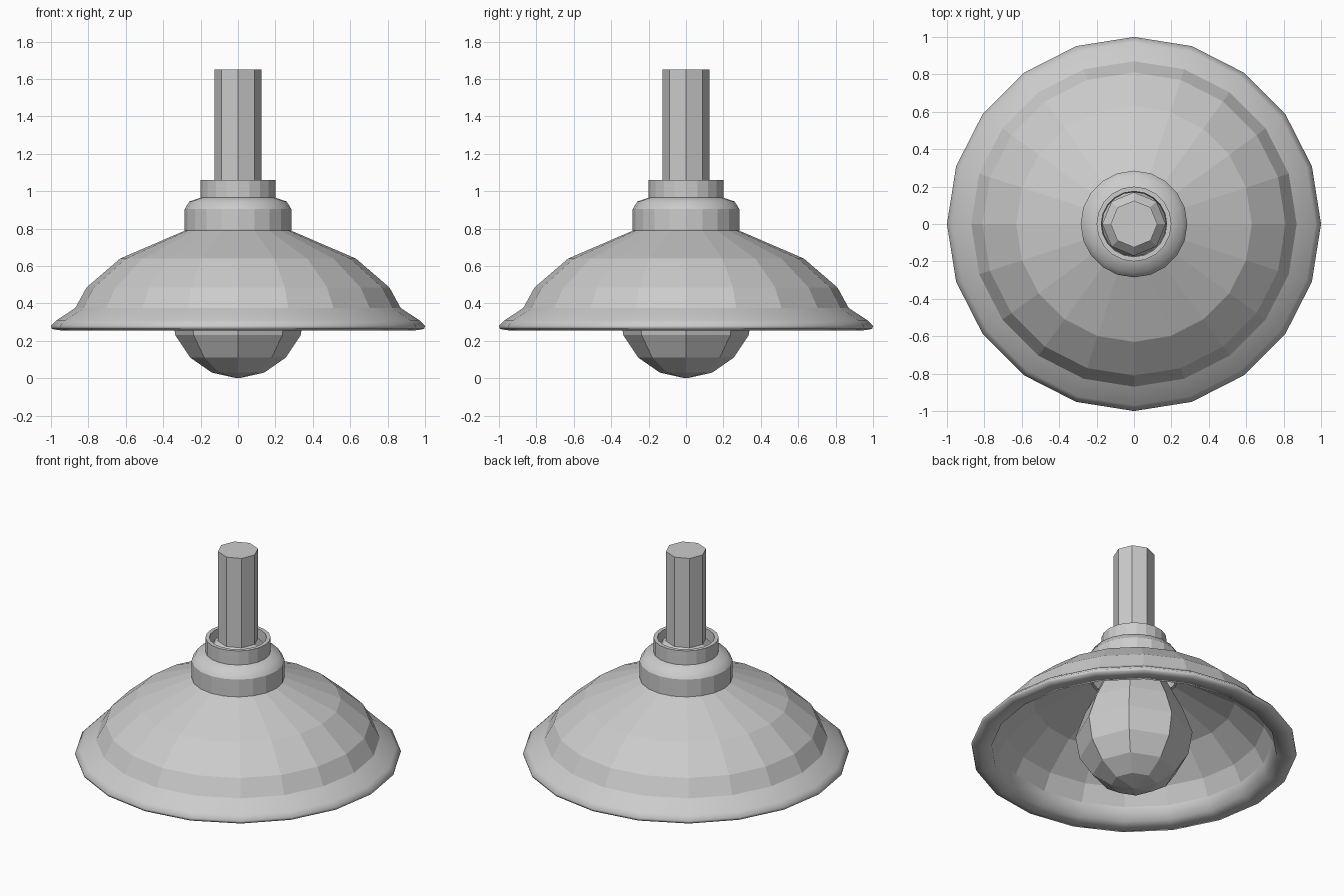
import bpy
import bmesh
from math import cos, sin, tau

if "Cube" in bpy.data.objects:
    bpy.data.objects.remove(bpy.data.objects["Cube"])


def lathe(name, profile, sides, smooth_segments=(), capped=False):
    """Spin an (r, z) profile round z; chosen profile segments are smooth."""
    bm = bmesh.new()
    rings = [[bm.verts.new((r * cos(tau * i / sides), r * sin(tau * i / sides), z))
              for i in range(sides)] for r, z in profile]
    for k, (a, b) in enumerate(zip(rings, rings[1:])):
        for i in range(sides):
            j = (i + 1) % sides
            # Profiles run downwards on the outside, so this winding faces out
            face = bm.faces.new((b[i], b[j], a[j], a[i]))
            face.smooth = k in smooth_segments
    if capped:
        bm.faces.new(rings[0])
        bm.faces.new(reversed(rings[-1]))
    mesh = bpy.data.meshes.new(name)
    bm.to_mesh(mesh)
    bm.free()
    obj = bpy.data.objects.new(name, mesh)
    bpy.context.collection.objects.link(obj)
    return obj


# Thin bell shade: outer wall, flat rim lip, then the inner wall
lathe("shade", [(0.27, 0.795), (0.63, 0.64), (0.81, 0.485), (0.87, 0.375),
                (0.97, 0.31), (1.0, 0.28), (0.995, 0.263), (0.95, 0.256),
                (0.875, 0.27), (0.855, 0.36), (0.80, 0.465), (0.62, 0.625),
                (0.27, 0.775)],
      20, smooth_segments=(3, 4, 5, 6, 7, 8))

# Stepped collar with a hollow top
lathe("collar", [(0.17, 0.93), (0.175, 1.06), (0.20, 1.06), (0.20, 0.965),
                 (0.26, 0.945), (0.285, 0.905), (0.285, 0.785), (0.26, 0.785)],
      20, smooth_segments=(3, 4))

# Hanging rod with a flared seat inside the collar
lathe("rod", [(0.125, 1.65), (0.125, 1.045), (0.17, 1.0), (0.17, 0.92)],
      8, capped=True)

# Eight-sided bulb with its neck running up into the collar
lathe("bulb", [(0.14, 0.93), (0.15, 0.86), (0.21, 0.73), (0.30, 0.55),
               (0.36, 0.38), (0.335, 0.23), (0.255, 0.11), (0.14, 0.03),
               (0.005, 0.0)], 8, capped=True)
